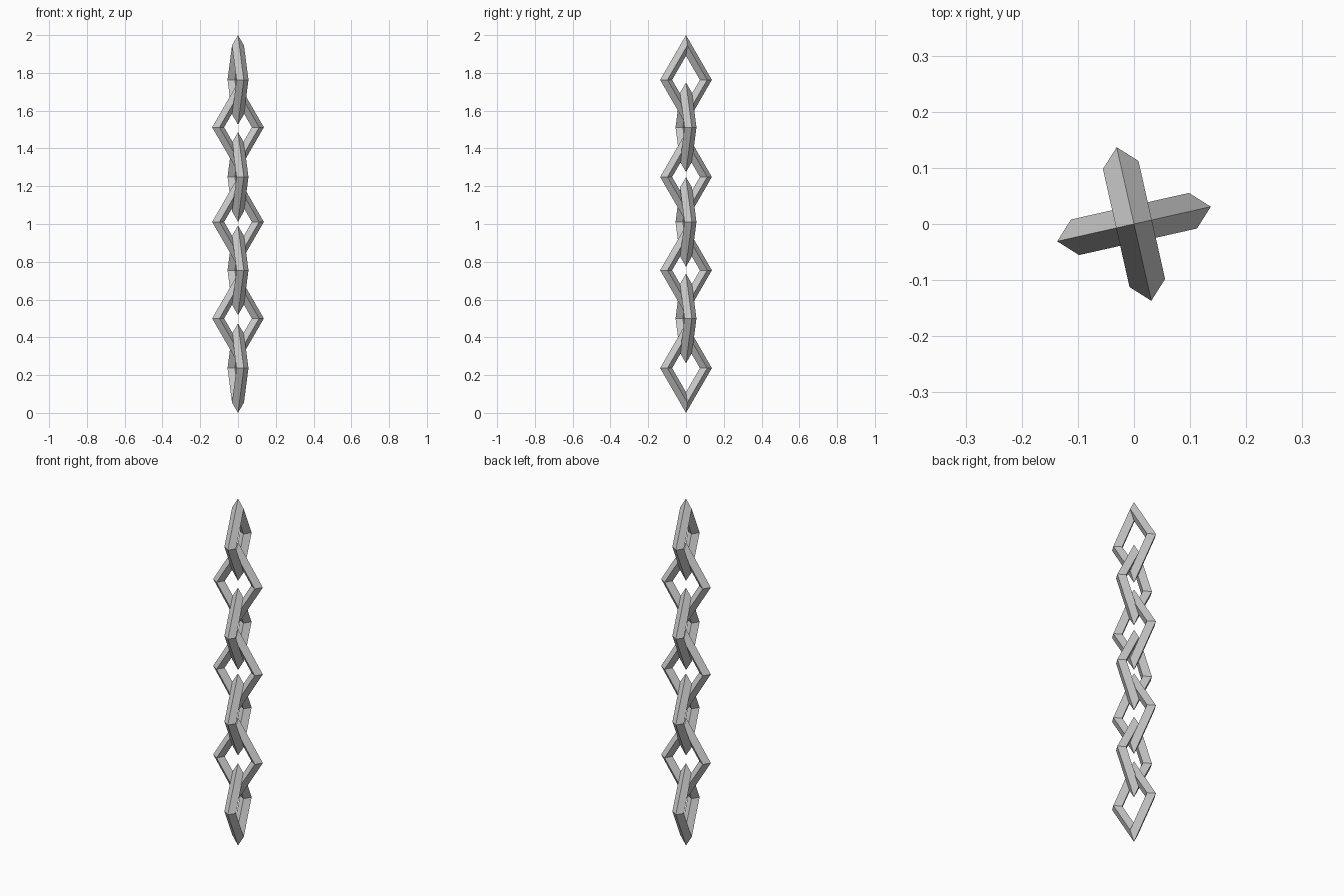
import bpy, math

if "Cube" in bpy.data.objects:
    bpy.data.objects.remove(bpy.data.objects["Cube"])

MAJOR, MINOR = 0.1078, 0.0325   # ring radius and bar radius
HALF_H = 0.237                  # half height of one link
TWIST = math.radians(12.7)      # whole chain is turned slightly about z


def make_link(index, z):
    # Low-poly ring: 4 corners, 4-sided bar, stood upright and stretched tall
    bpy.ops.mesh.primitive_torus_add(
        major_radius=MAJOR, minor_radius=MINOR,
        major_segments=4, minor_segments=4)
    link = bpy.context.object
    link.name = f"chain_link_{index + 1}"
    stretch = HALF_H / (MAJOR + MINOR)
    for v in link.data.vertices:
        x, y, h = v.co
        v.co = (x, -h, y * stretch)
    link.data.update()
    link.location = (0, 0, z)
    # Alternate links turn a quarter
    link.rotation_euler.z = TWIST + (math.pi / 2 if index % 2 == 0 else 0)


# Seven interlocking links, top to bottom
for i, z in enumerate((1.763, 1.512, 1.249, 1.011, 0.755, 0.5, 0.237)):
    make_link(i, z)
